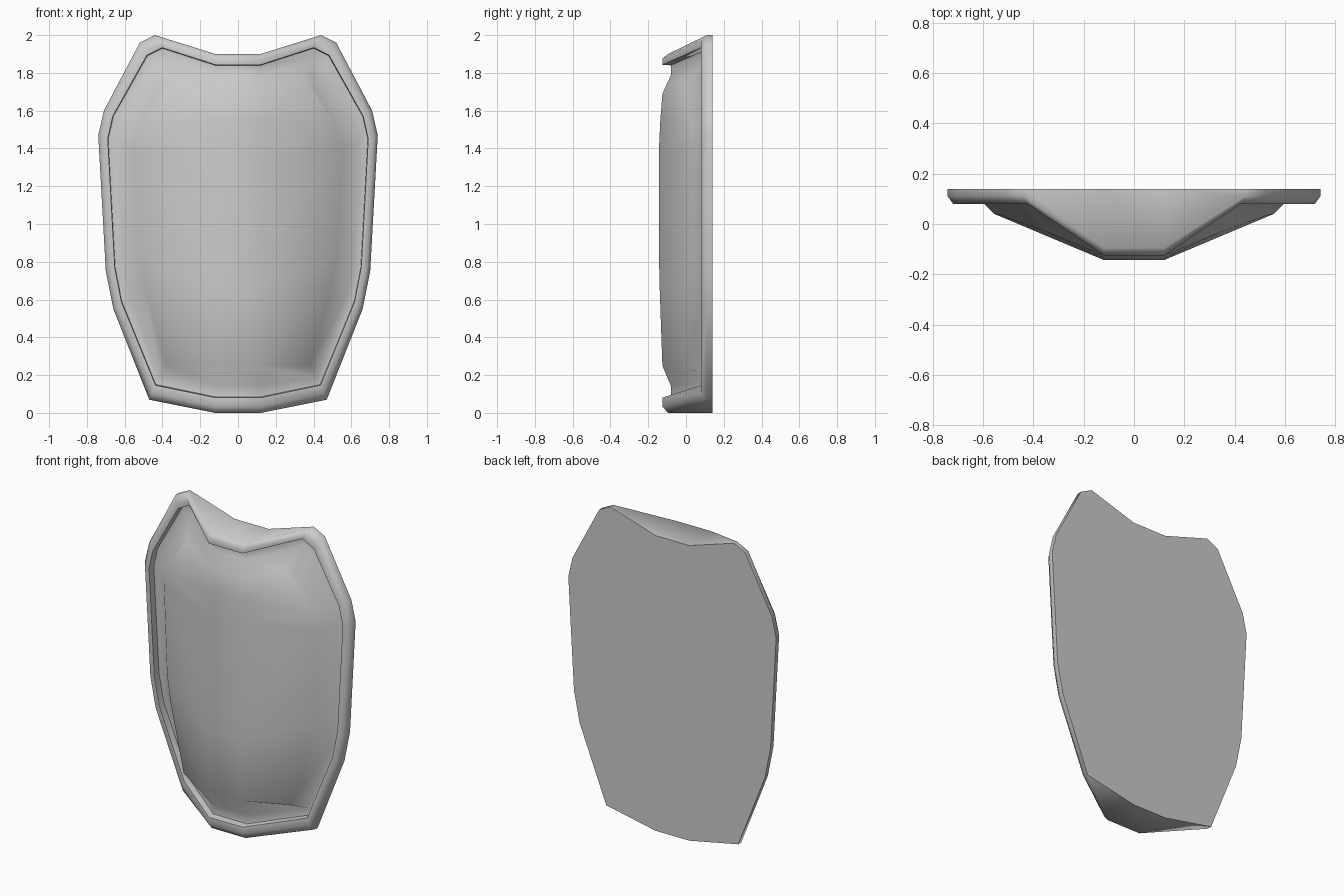
import bpy, bmesh
from math import radians

if "Cube" in bpy.data.objects:
    bpy.data.objects.remove(bpy.data.objects["Cube"])

# Right-half outlines (x, z), top centre to bottom centre
OUTER = [(.12, 1.90), (.44, 2.0), (.52, 1.96), (.71, 1.60), (.74, 1.47),
         (.70, .75), (.66, .55), (.47, .07), (.12, 0)]
INNER = [(.12, 1.84), (.40, 1.93), (.48, 1.89), (.66, 1.57), (.687, 1.45),
         (.65, .77), (.615, .59), (.435, .15), (.12, .085)]
PANEL = [(.12, 1.69), (.35, 1.76), (.40, 1.73), (.53, 1.50), (.555, 1.40),
         (.525, .82), (.495, .67), (.38, .25), (.12, .25)]
# Rim front depth at each outline point
FRONT = [-.125] + [.08] * 7 + [-.125]
# Panel depth at each plateau point, and its centre column (z, y)
RAISED = [-.125, -.03, 0, .035, .04, .03, .02, -.01, -.125]
COLUMN = {3: (1.55, -.136), 4: (1.40, -.143), 5: (.82, -.143), 6: (.65, -.139)}


def half(a, b, t, ys):
    return [(p[0] + (q[0] - p[0]) * t, y, p[1] + (q[1] - p[1]) * t)
            for p, q, y in zip(a, b, ys)]


def ring(bm, pts):
    right = [bm.verts.new(p) for p in pts]
    left = [bm.verts.new((-x, y, z)) for x, y, z in reversed(pts)]
    return right + left


def bridge(bm, a, b):
    n = len(a)
    for i in range(n):
        j = (i + 1) % n
        bm.faces.new((a[i], a[j], b[j], b[i]))


def finish(bm, name, angle):
    mesh = bpy.data.meshes.new(name)
    bm.to_mesh(mesh)
    bm.free()
    ob = bpy.data.objects.new(name, mesh)
    bpy.context.collection.objects.link(ob)
    bpy.ops.object.select_all(action='DESELECT')
    ob.select_set(True)
    bpy.context.view_layer.objects.active = ob
    bpy.ops.object.shade_smooth_by_angle(angle=radians(angle))


def shifted(d):
    return [y + d for y in FRONT]


# Rim with chamfered outer edge and flat back
bm = bmesh.new()
rings = [ring(bm, half(OUTER, INNER, t, ys)) for t, ys in (
    (0, [.14] * 9), (0, shifted(.03)), (.4, FRONT), (.95, FRONT),
    (1, shifted(.045)))]
bm.faces.new(rings[0])
for a, b in zip(rings, rings[1:]):
    bridge(bm, a, b)
bmesh.ops.recalc_face_normals(bm, faces=bm.faces)
# An open shell: make sure the back faces +y
back = max(bm.faces, key=lambda f: len(f.verts))
back.normal_update()
if back.normal.y < 0:
    bmesh.ops.reverse_faces(bm, faces=bm.faces)
finish(bm, "shield_rim", 60)

# Bulging front panel with a groove beside the rim
bm = bmesh.new()
r0 = ring(bm, half(INNER, PANEL, 0, shifted(.045)))
r1 = ring(bm, half(INNER, PANEL, .35, shifted(.045)))
r2 = ring(bm, half(PANEL, PANEL, 0, RAISED))
bridge(bm, r0, r1)
bridge(bm, r1, r2)
cols = []
for s in (1, -1):
    side = r2[:9] if s == 1 else r2[:8:-1]
    c = {i: bm.verts.new((s * .12, y, z)) for i, (z, y) in COLUMN.items()}
    bm.faces.new((side[0], side[1], c[3]))
    bm.faces.new((side[1], side[2], side[3], c[3]))
    for i in (3, 4, 5):
        bm.faces.new((side[i], side[i + 1], c[i + 1], c[i]))
    bm.faces.new((side[6], side[7], side[8], c[6]))
    cols.append([side[0]] + [c[i] for i in (3, 4, 5, 6)] + [side[8]])
# Flat centre strip between the two columns
for i in range(5):
    bm.faces.new((cols[0][i], cols[0][i + 1], cols[1][i + 1], cols[1][i]))
bmesh.ops.recalc_face_normals(bm, faces=bm.faces)
bm.normal_update()
if sum(f.normal.y * f.calc_area() for f in bm.faces) > 0:
    bmesh.ops.reverse_faces(bm, faces=bm.faces)
finish(bm, "shield_panel", 60)
